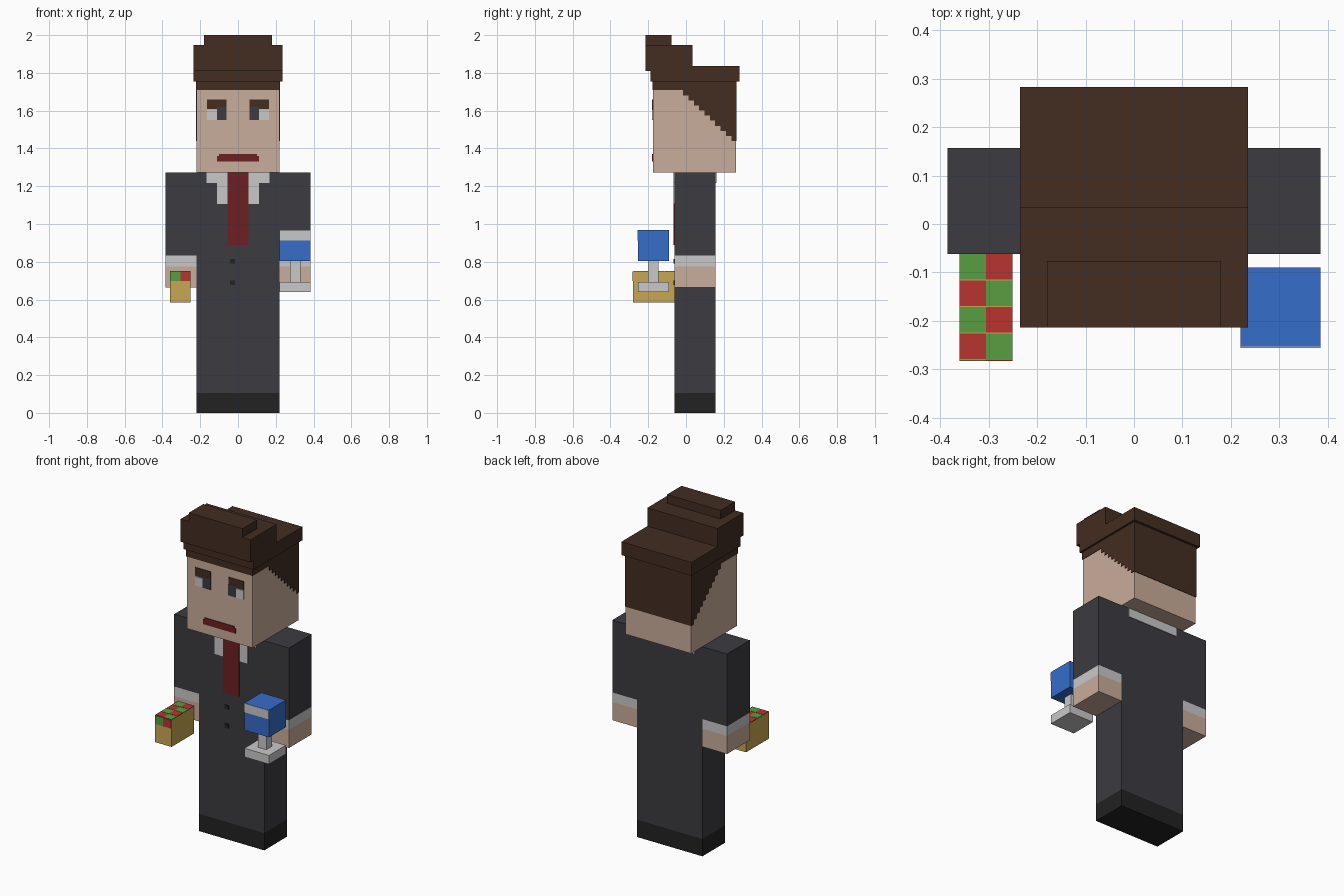
import bpy
import bmesh

default = bpy.data.objects.get("Cube")
if default:
    bpy.data.objects.remove(default, do_unlink=True)


def linear(c):
    c /= 255
    return c / 12.92 if c <= 0.04045 else ((c + 0.055) / 1.055) ** 2.4


def material(name, r, g, b):
    mat = bpy.data.materials.new(name)
    colour = (linear(r), linear(g), linear(b), 1)
    mat.diffuse_color = colour
    mat.use_nodes = True
    bsdf = next(n for n in mat.node_tree.nodes if n.type == 'BSDF_PRINCIPLED')
    bsdf.inputs["Base Color"].default_value = colour
    bsdf.inputs["Roughness"].default_value = 0.9
    return mat


SKIN = material("skin", 201, 173, 155)
HAIR = material("hair_brown", 67, 45, 34)
SUIT = material("suit_charcoal", 60, 59, 65)
BLACK = material("shoe_black", 34, 34, 34)
WHITE = material("light_grey", 201, 201, 201)
MAROON = material("tie_maroon", 108, 32, 34)
BLUE = material("blue", 53, 109, 201)
GOLD = material("gold", 201, 167, 83)
GREEN = material("green", 88, 158, 65)
RED = material("red", 184, 52, 48)


def finish(bm, name, mats):
    bmesh.ops.recalc_face_normals(bm, faces=bm.faces)
    mesh = bpy.data.meshes.new(name)
    bm.to_mesh(mesh)
    bm.free()
    for mat in mats:
        mesh.materials.append(mat)
    obj = bpy.data.objects.new(name, mesh)
    bpy.context.collection.objects.link(obj)
    return obj


def box(name, x, y, z, *mats, cuts=()):
    """Box from ranges; each height in cuts starts the next material."""
    bm = bmesh.new()
    bmesh.ops.create_cube(bm, size=1)
    for v in bm.verts:
        for axis, (low, high) in enumerate((x, y, z)):
            v.co[axis] = high if v.co[axis] > 0 else low
    for h in cuts:
        bmesh.ops.bisect_plane(bm, geom=bm.verts[:] + bm.edges[:] + bm.faces[:],
                               plane_co=(0, 0, h), plane_no=(0, 0, 1))
    for f in bm.faces:
        f.material_index = sum(f.calc_center_median().z > h for h in cuts)
    return finish(bm, name, mats)


def prism(name, profile, half_width, mat):
    """Side profile of (y, z) points extruded across x."""
    bm = bmesh.new()
    face = bm.faces.new([bm.verts.new((-half_width, y, z)) for y, z in profile])
    grown = bmesh.ops.extrude_face_region(bm, geom=[face])["geom"]
    for v in grown:
        if isinstance(v, bmesh.types.BMVert):
            v.co.x = half_width
    return finish(bm, name, [mat])


# Body and arms
BODY_Y = (-0.062, 0.157)
box("body", (-0.22, 0.22), BODY_Y, (0, 1.272), BLACK, SUIT, cuts=(0.105,))
for side, x in (("right", (-0.385, -0.22)), ("left", (0.22, 0.385))):
    box(side + "_arm", x, BODY_Y, (0.665, 1.272), SKIN, WHITE, SUIT, cuts=(0.775, 0.833))

# Head and hair
FACE = -0.175
box("head", (-0.22, 0.22), (FACE, 0.265), (1.272, 1.76), SKIN)
STEPS = 10
hairline = [(FACE - 0.003, 1.76), (FACE - 0.003, 1.71), (-0.015, 1.71)]
for i in range(STEPS):
    z = 1.68 - 0.24 * i / (STEPS - 1)
    hairline += [(-0.015 + 0.0283 * i, z), (-0.015 + 0.0283 * (i + 1), z)]
hairline.append((0.268, 1.76))
prism("stepped_hair", hairline, 0.223, HAIR)
box("hair_cap", (-0.235, 0.235), (-0.187, 0.283), (1.755, 1.836), HAIR)
box("hair_quiff", (-0.235, 0.235), (-0.214, 0.035), (1.81, 1.947), HAIR)
box("hair_crest", (-0.18, 0.18), (-0.214, -0.076), (1.947, 2.0), HAIR)


def plate(name, x, z, mat, front, thick=0.004):
    return box(name, x, (front - thick, front + 0.002), z, mat)


# Face details, mirrored
for side, s in (("right", -1), ("left", 1)):
    def span(a, b):
        return tuple(sorted((s * a, s * b)))
    plate(side + "_brow", span(0.06, 0.163), (1.61, 1.66), HAIR, FACE)
    plate(side + "_iris", span(0.06, 0.112), (1.55, 1.62), SUIT, FACE, 0.005)
    plate(side + "_eye_white", span(0.112, 0.163), (1.55, 1.605), WHITE, FACE)
    # Collar halves
    plate(side + "_collar_top", span(0.05, 0.168), (1.218, 1.272), WHITE, BODY_Y[0])
    plate(side + "_collar_point", span(0.05, 0.11), (1.105, 1.218), WHITE, BODY_Y[0])
plate("mouth", (-0.11, 0.11), (1.33, 1.36), MAROON, FACE)
plate("upper_lip", (-0.1, 0.1), (1.36, 1.371), MAROON, FACE)

# Shirt details
plate("tie", (-0.055, 0.055), (0.89, 1.272), MAROON, BODY_Y[0], 0.005)
box("back_collar", (-0.17, 0.17), (0.155, 0.161), (1.218, 1.272), WHITE)
for i, z in enumerate((0.69, 0.803)):
    plate(f"button_{i + 1}", (-0.043, -0.017), (z - 0.012, z + 0.012), BLACK, BODY_Y[0])

# Gold box with chequered top
BX, BY, TOP, CELL = -0.36, -0.28, 0.748, 0.0548
box("gold_box", (BX, BX + 2 * CELL), (BY, BODY_Y[0]), (0.585, TOP), GOLD)
for col in range(2):
    x = (BX + col * CELL, BX + (col + 1) * CELL)
    for row in range(4):
        y = (BY + row * CELL + 0.001, BY + (row + 1) * CELL - 0.001)
        box(f"box_tile_{col}_{row}", x, y, (TOP - 0.002, TOP + 0.003),
            GREEN if (col + row) % 2 else RED)
    plate(f"box_front_tile_{col}", x, (0.697, TOP), RED if col else GREEN, BY, 0.003)

# Trophy with blue cube
TX, TY = (0.22, 0.385), (-0.253, -0.09)
box("trophy_base", TX, TY, (0.64, 0.693), WHITE)
box("trophy_stem", (0.275, 0.33), (-0.2, -0.145), (0.693, 0.803), WHITE)
box("trophy_cube", TX, TY, (0.803, 0.968), BLUE)
plate("trophy_stripe", TX, (0.913, 0.967), WHITE, TY[0], 0.003)
